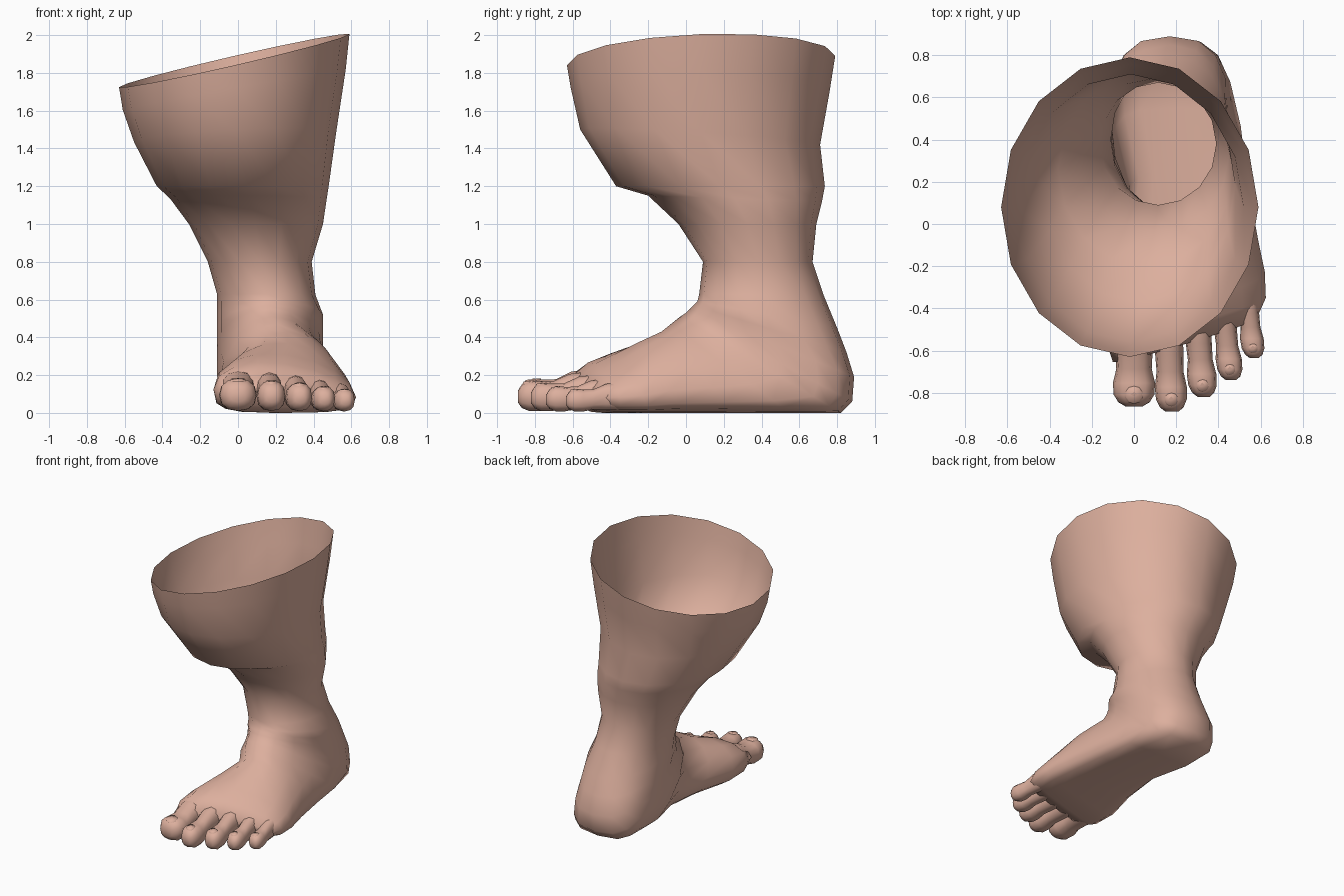
import bpy, bmesh, math
from mathutils import Vector

if "Cube" in bpy.data.objects:
    bpy.data.objects.remove(bpy.data.objects["Cube"])

skin = bpy.data.materials.new("skin")
skin.diffuse_color = (0.72, 0.43, 0.34, 1)
skin.use_nodes = True
skin.node_tree.nodes["Principled BSDF"].inputs["Base Color"].default_value = skin.diffuse_color


def spow(v, p):
    return math.copysign(abs(v) ** p, v)


def loft(name, rings):
    """Skin a list of equal-sized closed rings into one object, open at the start."""
    bm = bmesh.new()
    loops = [[bm.verts.new(p) for p in ring] for ring in rings]
    n = len(loops[0])
    for a, b in zip(loops, loops[1:]):
        for i in range(n):
            j = (i + 1) % n
            bm.faces.new((a[i], a[j], b[j], b[i]))
    bm.faces.new(loops[-1])
    bmesh.ops.recalc_face_normals(bm, faces=bm.faces)
    for f in bm.faces:
        f.smooth = True
    mesh = bpy.data.meshes.new(name)
    bm.to_mesh(mesh)
    bm.free()
    mesh.materials.append(skin)
    ob = bpy.data.objects.new(name, mesh)
    bpy.context.collection.objects.link(ob)
    return ob


def section(fy, fz, by, bz, xl, xr, w=0.5, p=1.0, z_skew=0.0, y_skew=0.0, n=16):
    """Ring spanned from a front/top point to a back/bottom point.
    w: where it is widest, p: squareness of the back/bottom half."""
    xc, hw = (xl + xr) / 2, (xr - xl) / 2
    ring = []
    for i in range(n):
        a = 2 * math.pi * i / n
        c, s = math.cos(a), math.sin(a)
        if c >= 0:
            u, sx = w * (1 - c), s
        else:
            u, sx = w + (1 - w) * abs(c) ** p, spow(s, p)
        x = xc + hw * sx
        y = fy + (by - fy) * u + y_skew * (x - xc)
        z = fz + (bz - fz) * u
        z = z * (1 - 0.7 * y_skew * sx) + z_skew * (x - xc)
        ring.append(Vector((x, y, z)))
    return ring


# Leg sections: front y, z, back y, z, left x, right x, sideways tilt
leg = [
    (-.63, 1.84, .79, 1.89, -.63, .59, .23),
    (-.61, 1.72, .76, 1.70, -.61, .57, .18),
    (-.56, 1.50, .71, 1.42, -.55, .52, .05),
    (-.37, 1.20, .735, 1.20, -.43, .48, 0),
    (-.20, 1.15, .72, 1.12, -.36, .47, 0),
    (-.04, 1.00, .69, 1.00, -.26, .45, 0),
    (.09, .80, .67, .80, -.16, .39, 0),
    (.07, .63, .73, .62, -.11, .41, 0),
]

# Foot sections fan round the heel: adds widest point, squareness, slant
foot = [
    (.06, .59, .80, .45, -.11, .45, .50, .95, 0),
    (.04, .57, .85, .32, -.11, .45, .50, .85, 0),
    (.02, .55, .89, .19, -.11, .45, .55, .75, 0),
    (.00, .53, .88, .06, -.11, .46, .58, .70, 0),
    (-.03, .51, .82, .00, -.11, .47, .62, .62, 0),
    (-.08, .47, .55, .00, -.10, .52, .68, .58, 0),
    (-.13, .43, .25, .00, -.03, .55, .68, .58, .03),
    (-.26, .37, -.05, .00, -.07, .59, .65, .58, .12),
    (-.38, .31, -.27, .00, -.13, .62, .65, .55, .22),
    (-.48, .26, -.44, .00, -.13, .625, .60, .60, .28),
    (-.57, .18, -.54, .03, -.10, .58, .55, .70, .30),
]

rings = [section(*r[:6], z_skew=r[6]) for r in leg]
rings += [section(*r[:8], y_skew=r[8]) for r in foot]
loft("leg_and_foot", rings)

# Toes: base x, y, tip x, y, half width, height
toes = [
    (.00, -.47, .00, -.865, .100, .182),
    (.16, -.47, .18, -.890, .076, .172),
    (.295, -.43, .33, -.820, .070, .160),
    (.42, -.38, .46, -.740, .062, .142),
    (.53, -.31, .57, -.635, .056, .128),
]
# Toe profile: position along toe, width, top, bottom
profile = [
    (0, .95, 1.30, .12), (.35, .88, 1.20, .12), (.55, .84, .98, .14),
    (.72, 1.0, .97, .06), (.86, .96, 1.0, .06), (.95, .74, .88, .15),
    (1, .40, .68, .32),
]

for k, (bx, by, tx, ty, hw, h) in enumerate(toes, 1):
    rings = []
    for t, w, top, bot in profile:
        x, y = bx + (tx - bx) * t, by + (ty - by) * t
        zc, hz = h * (top + bot) / 2, h * (top - bot) / 2
        rings.append([Vector((x + hw * w * spow(math.sin(a), .85), y,
                              zc + hz * spow(math.cos(a), .85)))
                      for a in (2 * math.pi * i / 12 for i in range(12))])
    loft(f"toe_{k}", rings)

    # Toenail: a shallow oval set into the top of the tip
    nx, ny = bx + (tx - bx) * .86, by + (ty - by) * .86
    nail = [[Vector((nx + hw * s * math.sin(a), ny + hw * s * math.cos(a),
                     h + dz + .12 * hw * s * math.cos(a)))
             for a in (2 * math.pi * i / 10 for i in range(10))]
            for s, dz in ((.44, -.014), (.38, -.003))]
    loft(f"toenail_{k}", nail)
